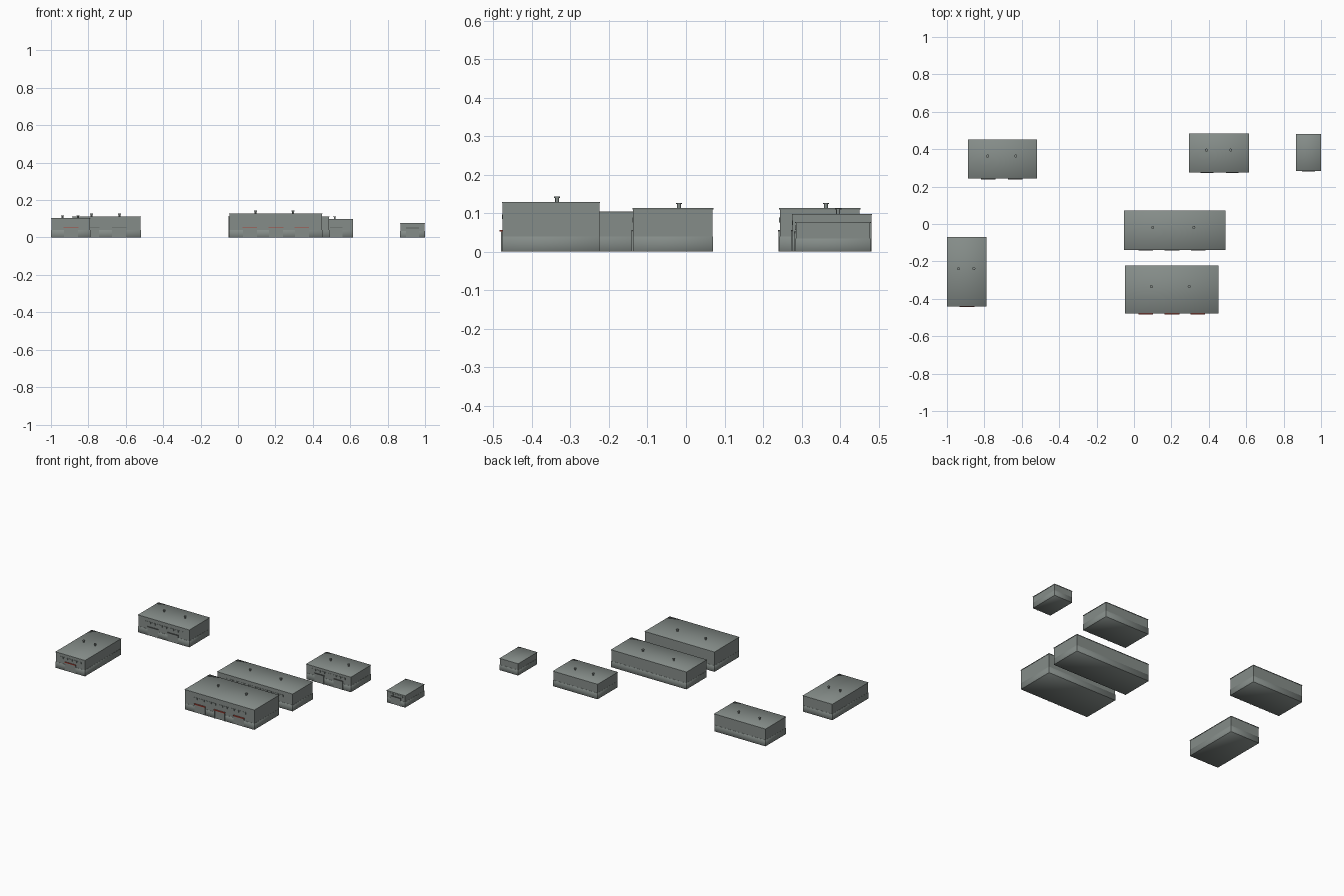
import bpy, math
from mathutils import Vector

cube = bpy.data.objects.get("Cube")
if cube:
    bpy.data.objects.remove(cube, do_unlink=True)


def material(name, rgb):
    m = bpy.data.materials.new(name)
    m.use_nodes = True
    m.diffuse_color = (*rgb, 1)
    m.node_tree.nodes["Principled BSDF"].inputs["Base Color"].default_value = (*rgb, 1)
    return m


WALL = material("wall grey", (0.235, 0.265, 0.25))
DARK = material("canopy dark grey", (0.11, 0.12, 0.115))
RED = material("canopy red", (0.42, 0.06, 0.04))


def box(name, x0, x1, y0, y1, z0, z1, mat, soft=False):
    bpy.ops.mesh.primitive_cube_add(
        size=1, location=((x0 + x1) / 2, (y0 + y1) / 2, (z0 + z1) / 2))
    o = bpy.context.object
    o.name = name
    o.scale = (x1 - x0, y1 - y0, z1 - z0)
    bpy.ops.object.transform_apply(location=False, rotation=False, scale=True)
    me = o.data
    me.materials.append(mat)
    if soft:
        # Lean the corner normals gently outwards
        bpy.ops.object.shade_smooth()
        normals = []
        for f in me.polygons:
            for i in f.loop_indices:
                co = me.vertices[me.loops[i].vertex_index].co
                corner = Vector([math.copysign(1, c) for c in co])
                normals.append((corner + f.normal * 1.5).normalized())
        me.normals_split_custom_set(normals)


def pipe(name, x, y, z, radius, depth):
    bpy.ops.mesh.primitive_cylinder_add(
        vertices=12, radius=radius, depth=depth, location=(x, y, z + depth / 2))
    o = bpy.context.object
    o.name = name
    o.data.materials.append(WALL)
    bpy.ops.object.shade_smooth_by_angle(angle=math.radians(40))


def warehouse(name, x0, x1, y0, y1, top, doors, door_w, vents, canopy,
              reach=0.003, split=0.04):
    # Walls, lower band and overhanging roof sheet
    e = 0.002
    box(name + "_walls", x0 + e, x1 - e, y0 + e, y1 - e, split, top - 0.003, WALL)
    box(name + "_base", x0 + e / 2, x1 - e / 2, y0 + e / 2, y1 - e / 2,
        0, split, WALL, soft=True)
    box(name + "_roof", x0, x1, y0, y1, top - 0.003, top, WALL, soft=True)

    # Loading doors with posts and a canopy
    head = split + 0.012
    for i, x in enumerate(doors):
        h = door_w / 2
        tag = f"{name}_door_{i + 1}"
        box(tag, x - h, x + h, y0 - 0.0005, y0 + e, 0.002, head, WALL)
        for s in (-1, 1):
            box(tag + "_post", x + s * h - 0.0015, x + s * h + 0.0015,
                y0 - 0.002, y0 + e, 0, head, WALL)
        box(tag + "_canopy", x - h - 0.003, x + h + 0.003,
            y0 - reach, y0 + e, head, head + 0.005, canopy)

    # Row of small raised panels high on the front
    width = x1 - x0
    n = max(4, round(width / 0.022))
    step = width * 0.76 / n
    z = split + (top - split) * 0.5
    for i in range(n):
        x = x0 + width * 0.12 + step * (i + 0.5)
        box(f"{name}_panel_{i + 1}", x - step * 0.35, x + step * 0.35,
            y0, y0 + 0.004, z, z + 0.012, WALL)

    # Roof vents: stem and cap
    for i, x in enumerate(vents):
        yc = (y0 + y1) / 2 + 0.016
        pipe(f"{name}_vent_{i + 1}", x, yc, top - 0.002, 0.005, 0.014)
        pipe(f"{name}_vent_cap_{i + 1}", x, yc, top + 0.011, 0.008, 0.003)


warehouse("front_warehouse", -0.048, 0.452, -0.478, -0.223, 0.129,
          (0.063, 0.203, 0.341), 0.072, (0.093, 0.295), RED, 0.006)
warehouse("middle_warehouse", -0.053, 0.489, -0.139, 0.071, 0.113,
          (0.063, 0.203, 0.343), 0.072, (0.1, 0.32), DARK)
warehouse("left_rear_warehouse", 0.295, 0.616, 0.275, 0.483, 0.098,
          (0.39, 0.525), 0.062, (0.387, 0.517), DARK)
warehouse("small_shed", 0.866, 1.0, 0.283, 0.48, 0.077,
          (0.933,), 0.065, (), DARK, split=0.035)
warehouse("right_rear_warehouse", -0.887, -0.518, 0.242, 0.453, 0.113,
          (-0.78, -0.636), 0.072, (-0.783, -0.633), DARK)
warehouse("right_front_warehouse", -1.0, -0.788, -0.44, -0.069, 0.104,
          (-0.893,), 0.072, (-0.938, -0.856), RED)
